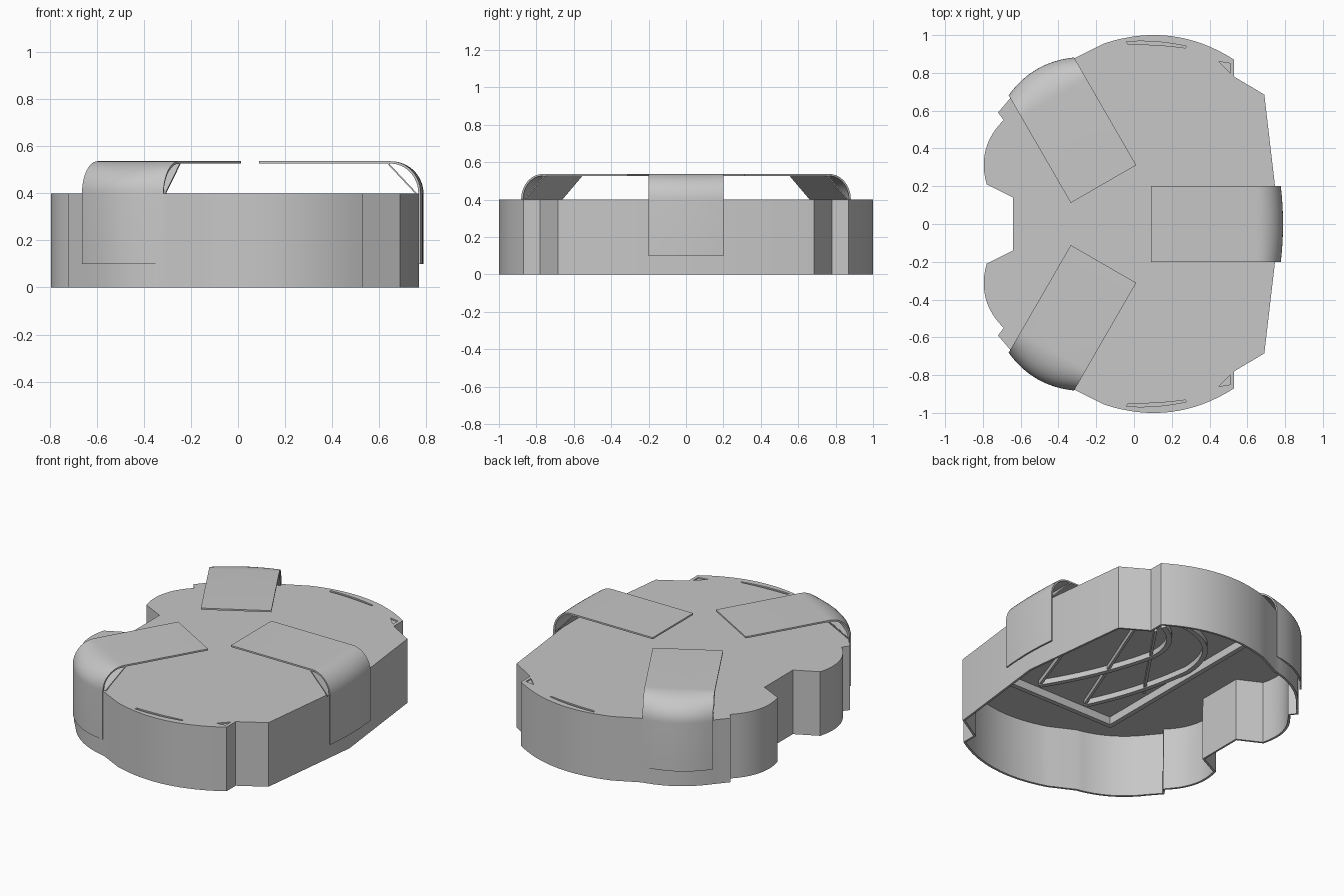
import bpy, bmesh, math
from mathutils import Vector, Matrix

cube = bpy.data.objects.get("Cube")
if cube:
    bpy.data.objects.remove(cube, do_unlink=True)

grey = bpy.data.materials.new("mid grey")
grey.use_nodes = True
GREY = (0.57, 0.57, 0.57, 1)
grey.diffuse_color = GREY
grey.node_tree.nodes["Principled BSDF"].inputs["Base Color"].default_value = GREY


def finish(name, bm, smooth=True):
    bmesh.ops.recalc_face_normals(bm, faces=bm.faces)
    mesh = bpy.data.meshes.new(name)
    bm.to_mesh(mesh)
    bm.free()
    mesh.materials.append(grey)
    ob = bpy.data.objects.new(name, mesh)
    bpy.context.collection.objects.link(ob)
    bpy.ops.object.select_all(action="DESELECT")
    ob.select_set(True)
    bpy.context.view_layer.objects.active = ob
    if smooth:
        bpy.ops.object.shade_smooth_by_angle(angle=math.radians(25))
    return ob


def arc(a, b, bulge, n=12):
    """Bowed line from a to b, bulging to the right of its direction."""
    a, b = Vector(a), Vector(b)
    d = (b - a).normalized()
    side = Vector((d.y, -d.x))
    return [a.lerp(b, i / n) + side * bulge * 4 * (i / n) * (1 - i / n)
            for i in range(n + 1)]


def prism(bm, outline, z0, z1):
    face = bm.faces.new([bm.verts.new((p[0], p[1], z0)) for p in outline])
    ext = bmesh.ops.extrude_face_region(bm, geom=[face])
    top = [v for v in ext["geom"] if isinstance(v, bmesh.types.BMVert)]
    bmesh.ops.translate(bm, verts=top, vec=(0, 0, z1 - z0))


def apply(ob, mod):
    bpy.context.view_layer.objects.active = ob
    bpy.ops.object.modifier_apply(modifier=mod.name)


# Body: half outline mirrored in y, hollow and open underneath
half = [Vector((0.77, 0)), Vector((0.69, 0.685)), Vector((0.53, 0.78))]
half += arc((0.53, 0.87), (-0.16, 0.955), 0.083, 16)
half += arc((-0.31, 0.88), (-0.66, 0.66), 0.04)
half += [Vector((-0.72, 0.59))]
half += arc((-0.69, 0.55), (-0.78, 0.21), 0.052)
half += [Vector((-0.64, 0.14))]
outline = half + [Vector((p.x, -p.y)) for p in reversed(half[1:])]
bm = bmesh.new()
prism(bm, outline, 0, 0.4)
bmesh.ops.recalc_face_normals(bm, faces=bm.faces)
floor = [f for f in bm.faces if f.normal.z < -0.9]
bmesh.ops.delete(bm, geom=floor, context="FACES_ONLY")
body = finish("body_shell", bm, False)
shell = body.modifiers.new("wall", "SOLIDIFY")
shell.thickness = 0.014
shell.offset = -1
apply(body, shell)

# Shallow slots and corner pockets in the lid
bm = bmesh.new()
for s in (1, -1):
    slot = arc((0.28, 0.94), (-0.04, 0.965), 0.012) + arc((-0.03, 0.95), (0.27, 0.932), -0.006)
    for shape in (slot, [(0.45, 0.86), (0.51, 0.8), (0.51, 0.85)]):
        prism(bm, [(p[0], p[1] * s) for p in shape], 0.392, 0.42)
cutter = finish("slot_cutter", bm, False)
cutter.hide_render = True
cut = body.modifiers.new("slots", "BOOLEAN")
cut.operation = "DIFFERENCE"
cut.object = cutter
apply(body, cut)
bpy.data.objects.remove(cutter, do_unlink=True)
body.select_set(True)
bpy.ops.object.shade_smooth_by_angle(angle=math.radians(25))


# Straps: thin bent sheets plus a sloped brace under each bend
def sheet(name, angle, shift, profile, bulge, thick):
    bm = bmesh.new()
    rows = []
    n = 12
    for i in range(n + 1):
        v = -0.2 + 0.4 * i / n
        bow = bulge * (1 - (v / 0.2) ** 2)
        rows.append([bm.verts.new((r + w * bow, v + shift, z)) for r, z, w in profile])
    for a, b in zip(rows, rows[1:]):
        for k in range(len(profile) - 1):
            bm.faces.new((a[k], a[k + 1], b[k + 1], b[k]))
    bmesh.ops.recalc_face_normals(bm, faces=bm.faces)
    bmesh.ops.solidify(bm, geom=bm.faces[:], thickness=thick)
    bmesh.ops.rotate(bm, verts=bm.verts, matrix=Matrix.Rotation(math.radians(angle), 3, "Z"))
    return finish(name, bm)


for label, angle, shift, inner, bend, edge, bulge in (
        ("front", 240, -0.034, 0.264, 0.79, 0.922, 0.045),
        ("side", 0, 0, 0.09, 0.65, 0.777, 0.012),
        ("back", 120, 0.034, 0.264, 0.79, 0.922, 0.045)):
    profile = [(inner, 0.537, 0)]
    for i in range(13):
        t = math.pi / 2 * i / 12
        profile.append((bend + (edge - bend) * math.sin(t),
                        0.4 + 0.137 * math.cos(t), math.sin(t)))
    profile.append((edge, 0.1, 1))
    sheet(label + "_strap", angle, shift, profile, bulge, 0.01)
    sheet(label + "_strap_brace", angle, shift,
          [(bend - 0.01, 0.53, 0), (edge - 0.015, 0.4, 0)], 0, 0.006)


# Underside: rectangular frame with diagonal and curved ribs
def rib(bm, path, width, z0, z1):
    left, right = [], []
    for i, p in enumerate(path):
        d = (path[min(i + 1, len(path) - 1)] - path[max(i - 1, 0)]).normalized()
        off = Vector((-d.y, d.x)) * width / 2
        left.append(p + off)
        right.append(p - off)
    prism(bm, left + right[::-1], z0, z1)


corners = [Vector(c) for c in ((0.44, -0.65), (0.44, 0.65), (-0.37, 0.65), (-0.37, -0.65))]
bm = bmesh.new()
for a, b in zip(corners, corners[1:] + corners[:1]):
    grow = (b - a).normalized() * 0.015
    rib(bm, [a - grow, b + grow], 0.03, 0.34, 0.388)
finish("underside_frame", bm, False)

bm = bmesh.new()
for a, b in (((0.21, -0.58), (0.43, 0.04)), ((-0.13, -0.59), (0.22, 0.29)),
             ((-0.3, -0.27), (0.1, 0.31))):
    rib(bm, [Vector(a), Vector(b)], 0.015, 0.36, 0.388)
for start, middle, end, bow in (((-0.13, -0.59), (-0.33, 0.08), (0.02, 0.46), -0.11),
                                ((0.21, -0.58), (-0.07, 0.08), (0.1, 0.38), -0.06)):
    rib(bm, arc(start, middle, -0.03) + arc(middle, end, bow)[1:], 0.03, 0.355, 0.388)
finish("underside_ribs", bm)
